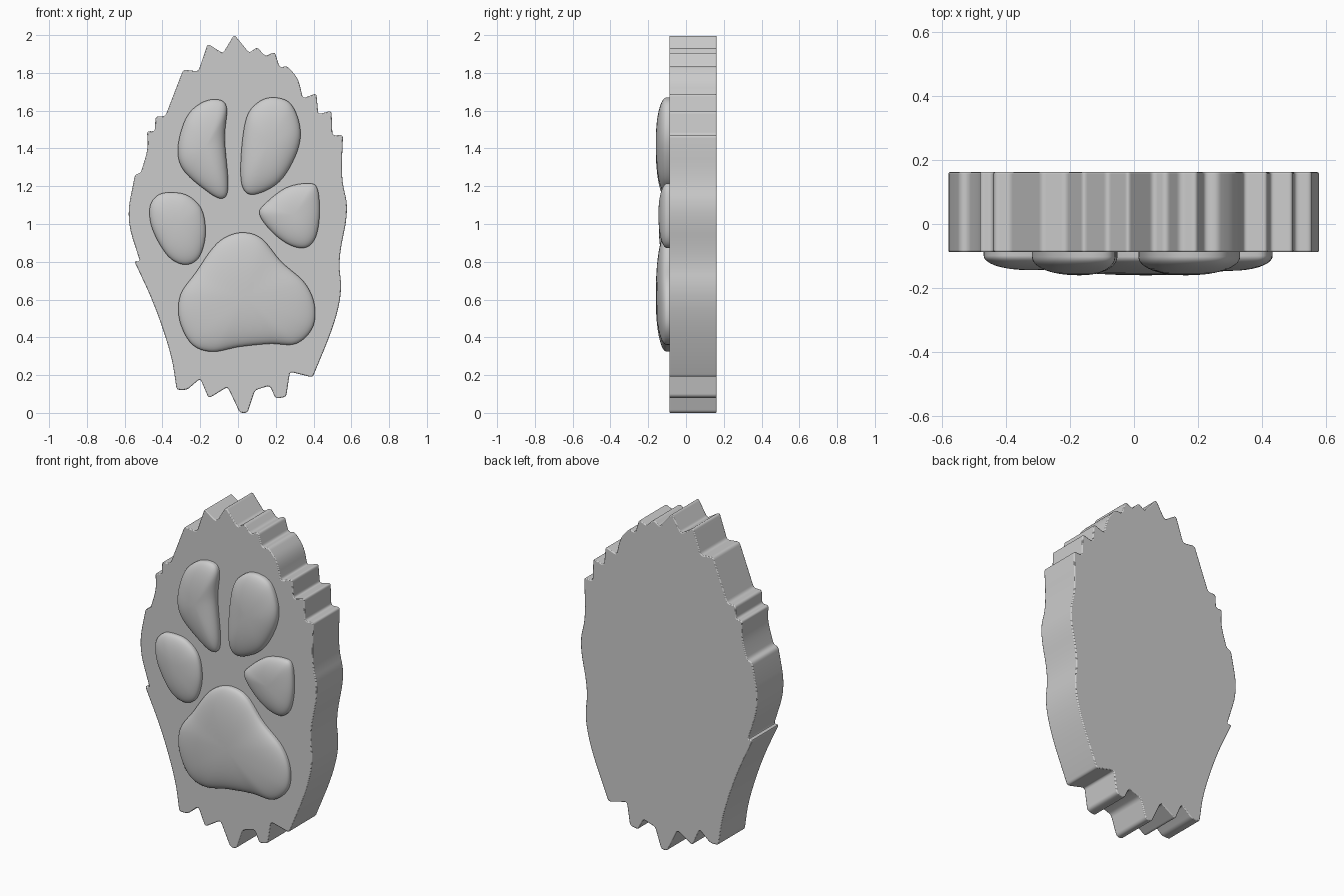
import bpy, bmesh, math
from mathutils import Vector

if "Cube" in bpy.data.objects:
    bpy.data.objects.remove(bpy.data.objects["Cube"])

FRONT, BACK = -0.088, 0.162


def finish(bm, name, angle):
    bmesh.ops.recalc_face_normals(bm, faces=bm.faces)
    me = bpy.data.meshes.new(name)
    bm.to_mesh(me)
    bm.free()
    ob = bpy.data.objects.new(name, me)
    bpy.context.collection.objects.link(ob)
    bpy.ops.object.select_all(action='DESELECT')
    ob.select_set(True)
    bpy.context.view_layer.objects.active = ob
    bpy.ops.object.shade_smooth_by_angle(angle=math.radians(angle))
    return ob


def fillet(pts, radius=0.018, steps=5):
    """Round each corner: gentle bends get long curves, sharp tips short ones."""
    out = []
    for i, p in enumerate(pts):
        p = Vector(p)
        a = Vector(pts[i - 1]) - p
        b = Vector(pts[(i + 1) % len(pts)]) - p
        soft = math.pi - a.angle(b) < math.radians(38)
        da, db = (0.46 * v.length if soft else min(0.46 * v.length, radius) for v in (a, b))
        s, e = p + a.normalized() * da, p + b.normalized() * db
        for k in range(steps + 1):
            t = k / steps
            out.append(s * (1 - t) ** 2 + p * 2 * t * (1 - t) + e * t * t)
    return out


def smooth_loop(pts, steps=8):
    """Closed Catmull-Rom curve."""
    n, out = len(pts), []
    for i in range(n):
        a, b, c, d = (Vector(pts[(i + j) % n]) for j in (-1, 0, 1, 2))
        for k in range(steps):
            t = k / steps
            out.append(0.5 * (2 * b + (c - a) * t + (2 * a - 5 * b + 4 * c - d) * t * t
                              + (3 * b - a - 3 * c + d) * t ** 3))
    return out


def pad(name, pts, top, centre=None, rings=14):
    """Domed cushion rising from the front face."""
    loop = smooth_loop(pts)
    c = Vector(centre) if centre else sum(loop, Vector((0, 0))) / len(loop)
    height = FRONT - top
    bm = bmesh.new()

    def ring(s, y):
        return [bm.verts.new((c.x + (p.x - c.x) * s, y, c.y + (p.y - c.y) * s)) for p in loop]

    prev = ring(1, FRONT + 0.02)
    bm.faces.new(prev)
    for k in range(rings):
        s = math.cos(k / rings * math.pi / 2)
        h = (1 - s ** 2.2) ** 0.5 * 0.8 + 0.2
        cur = ring(s, FRONT - height * h)
        for i in range(len(loop)):
            j = (i + 1) % len(loop)
            bm.faces.new((prev[i], prev[j], cur[j], cur[i]))
        prev = cur
    tip = bm.verts.new((c.x, top, c.y))
    for i in range(len(loop)):
        bm.faces.new((prev[i], prev[(i + 1) % len(loop)], tip))
    return finish(bm, name, 60)


# furry outline, clockwise from the top tuft
right_side = [
    (-.02, 2.003), (.06, 1.905), (.10, 1.937), (.145, 1.888), (.195, 1.912), (.22, 1.828),
    (.26, 1.837), (.32, 1.77), (.343, 1.665), (.415, 1.692), (.425, 1.58), (.495, 1.60),
    (.50, 1.468), (.556, 1.472), (.546, 1.235), (.588, 1.08), (.53, .81), (.552, .65),
    (.51, .465), (.395, .188), (.275, .218), (.255, .085), (.20, .075), (.168, .145),
    (.09, .12), (.05, 0), (.01, 0)]
left_side = [
    (-.055, .138), (-.155, .077), (-.20, .182), (-.27, .122), (-.325, .122), (-.35, .30),
    (-.44, .57), (-.55, .805), (-.518, .80), (-.592, 1.03), (-.545, 1.262), (-.515, 1.27),
    (-.475, 1.40), (-.482, 1.492), (-.44, 1.49), (-.437, 1.57), (-.385, 1.57),
    (-.29, 1.817), (-.21, 1.808), (-.16, 1.955), (-.08, 1.903)]

# backing plate
bm = bmesh.new()
base = bm.faces.new([bm.verts.new((p.x, BACK, p.y)) for p in fillet(right_side + left_side)])
ext = bmesh.ops.extrude_face_region(bm, geom=[base], use_keep_orig=True)
for v in ext['geom']:
    if isinstance(v, bmesh.types.BMVert):
        v.co.y = FRONT
plate = finish(bm, "fur_plate", 35)
bev = plate.modifiers.new("rim", 'BEVEL')
bev.width, bev.segments = 0.005, 2
bev.limit_method, bev.angle_limit = 'ANGLE', math.radians(60)
bev.use_clamp_overlap = False

# toe pads
pad("inner_left_toe", [
    (-.115, 1.66), (-.06, 1.618), (-.07, 1.45), (-.052, 1.20), (-.088, 1.135), (-.18, 1.185),
    (-.292, 1.29), (-.318, 1.405), (-.278, 1.555), (-.205, 1.635)], -.16, (-.17, 1.41))
pad("inner_right_toe", [
    (.193, 1.67), (.283, 1.632), (.33, 1.50), (.308, 1.37), (.22, 1.225), (.09, 1.157),
    (.025, 1.193), (.015, 1.34), (.042, 1.553), (.105, 1.643)], -.16)
pad("outer_left_toe", [
    (-.352, 1.167), (-.265, 1.15), (-.192, 1.077), (-.172, .945), (-.207, .823), (-.283, .785),
    (-.373, .833), (-.452, .97), (-.467, 1.087), (-.425, 1.152)], -.144)
pad("outer_right_toe", [
    (.367, 1.215), (.42, 1.188), (.432, 1.05), (.41, .928), (.357, .875), (.272, .89),
    (.178, .96), (.113, 1.055), (.157, 1.12), (.257, 1.193)], -.146)

# main heel pad
pad("heel_pad", [
    (.025, .955), (.125, .923), (.23, .80), (.352, .69), (.405, .573), (.394, .45),
    (.305, .366), (.167, .366), (.008, .35), (-.14, .324), (-.246, .366), (-.31, .493),
    (-.304, .626), (-.22, .748), (-.14, .865), (-.07, .928)], -.16)
